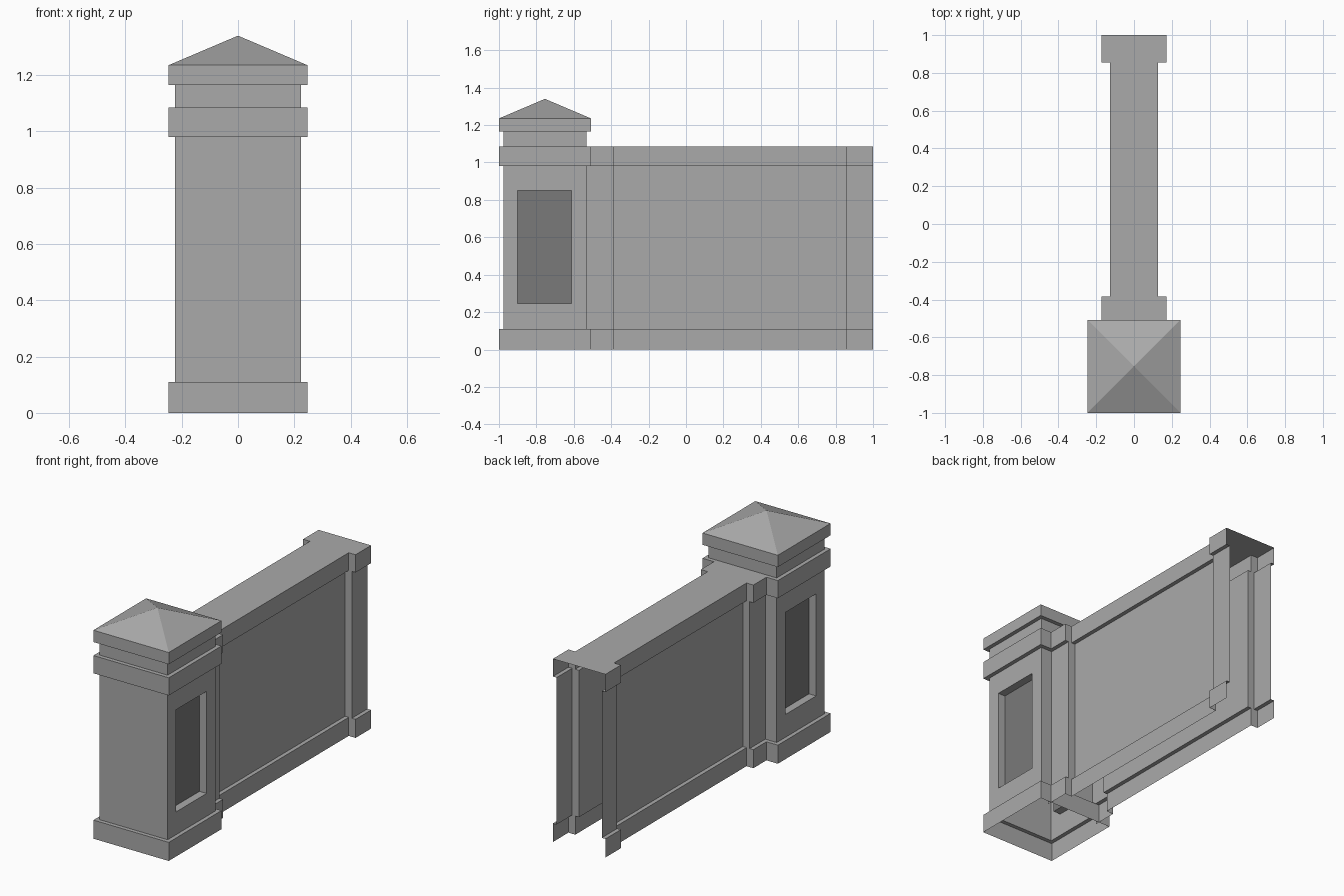
import bpy, bmesh
from mathutils import Vector

cube = bpy.data.objects.get("Cube")
if cube:
    bpy.data.objects.remove(cube, do_unlink=True)


def make_material(name, value):
    mat = bpy.data.materials.new(name)
    mat.use_nodes = True
    colour = (value, value, value, 1)
    mat.diffuse_color = colour
    mat.node_tree.nodes["Principled BSDF"].inputs["Base Color"].default_value = colour
    return mat


stone = make_material("stone grey", 0.40)
panel = make_material("dark panel grey", 0.195)


def finish(name, bm):
    bmesh.ops.remove_doubles(bm, verts=bm.verts, dist=0.0001)
    bmesh.ops.dissolve_degenerate(bm, edges=bm.edges, dist=0.0001)
    bmesh.ops.recalc_face_normals(bm, faces=bm.faces)
    mesh = bpy.data.meshes.new(name)
    bm.to_mesh(mesh)
    bm.free()
    mesh.materials.append(stone)
    mesh.materials.append(panel)
    obj = bpy.data.objects.new(name, mesh)
    bpy.context.collection.objects.link(obj)
    return obj


def skin(bm, lower, upper, closed=True):
    """Join two rows of vertices with quads."""
    n = len(lower)
    return [bm.faces.new((lower[i], lower[(i + 1) % n], upper[(i + 1) % n], upper[i]))
            for i in range(n if closed else n - 1)]


STEP = 0.024                       # setback of the shaft behind the mouldings
BASE, BAND, TOP = 0.11, 0.98, 1.085
BODY = [(0, 0), (0, BASE), (STEP, BASE), (STEP, BAND), (0, BAND), (0, TOP)]

# Pillar: square rings stacked along the moulding profile, open underneath
HALF, MID = 0.247, -0.754
bm = bmesh.new()
profile = BODY + [(STEP, TOP), (STEP, 1.165), (0, 1.165), (0, 1.235)]
rings = []
for inset, z in profile:
    r = HALF - inset
    rings.append([bm.verts.new((sx * r, MID + sy * r, z))
                  for sx, sy in ((-1, -1), (1, -1), (1, 1), (-1, 1))])
sides = [skin(bm, a, b) for a, b in zip(rings, rings[1:])]

# Pyramid roof
apex = bm.verts.new((0, MID, 1.34))
for i in range(4):
    bm.faces.new((rings[-1][i], rings[-1][(i + 1) % 4], apex))

# Recessed panel in both sides of the shaft
for face in (sides[2][1], sides[2][3]):
    outer = list(face.verts)
    x = outer[0].co.x
    bm.faces.remove(face)

    def window(at_x):
        return [bm.verts.new((at_x, -0.9 if v.co.y < MID else -0.612,
                              0.245 if v.co.z < 0.5 else 0.85)) for v in outer]

    opening = window(x)
    recess = window(x * 0.79)
    skin(bm, outer, opening)
    skin(bm, opening, recess)
    bm.faces.new(recess).material_index = 1
finish("gate_pillar", bm)

# Wall: a hollow shell, open underneath and at the far end
PILASTER, WALL = 0.172, 0.127
START, NEAR, FAR, END = -0.533, -0.385, 0.855, 1.0
plan = [(PILASTER, START), (PILASTER, NEAR), (WALL, NEAR),
        (WALL, FAR), (PILASTER, FAR), (PILASTER, END)]
bm = bmesh.new()
top_rows = []
for side in (1, -1):
    rows = [[bm.verts.new((side * (x - inset), y, z)) for x, y in plan]
            for inset, z in BODY]
    for k, (a, b) in enumerate(zip(rows, rows[1:])):
        ledge = BODY[k][1] == BODY[k + 1][1]
        for i in range(len(plan) - 1):
            if ledge and plan[i][1] == plan[i + 1][1]:
                continue           # ledges only run along the wall
            bm.faces.new((a[i], a[i + 1], b[i + 1], b[i]))
    top_rows.append(rows[-1])

# Coping across the top
for i in (0, 2, 4):
    r, l = top_rows
    bm.faces.new((r[i], r[i + 1], l[i + 1], l[i]))
bm.normal_update()
wall = finish("boundary_wall", bm)
